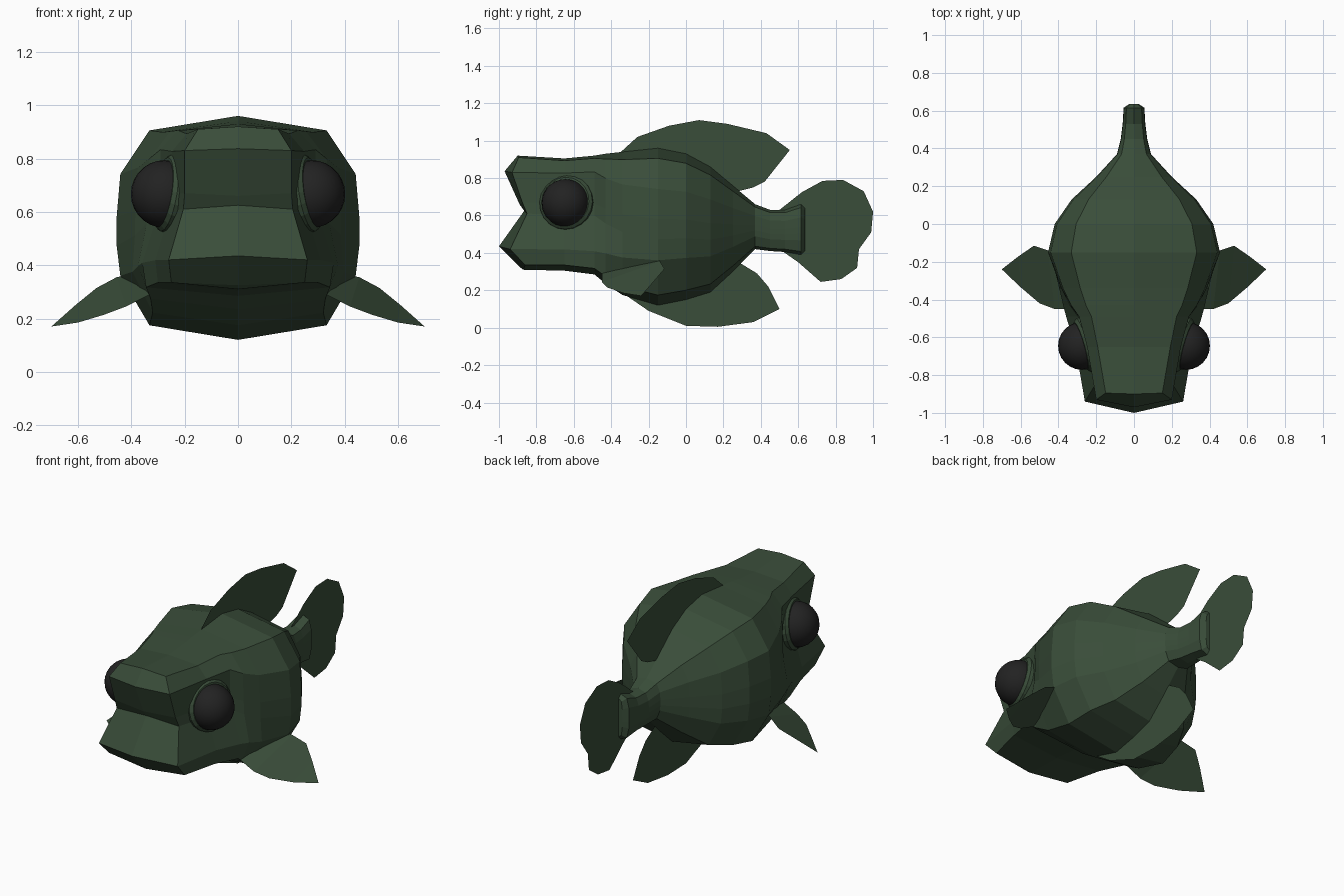
import bpy, bmesh, math
from mathutils import Vector

if "Cube" in bpy.data.objects:
    bpy.data.objects.remove(bpy.data.objects["Cube"])


def material(name, rgb):
    m = bpy.data.materials.new(name)
    m.diffuse_color = (*rgb, 1)
    m.use_nodes = True
    m.node_tree.nodes["Principled BSDF"].inputs["Base Color"].default_value = m.diffuse_color
    return m


GREEN = material("dark green", (0.041, 0.074, 0.041))
BLACK = material("eye black", (0.016, 0.016, 0.016))


def finish(bm, name, mat, normals=True):
    if normals:
        bmesh.ops.recalc_face_normals(bm, faces=bm.faces[:])
    me = bpy.data.meshes.new(name)
    bm.to_mesh(me)
    bm.free()
    ob = bpy.data.objects.new(name, me)
    bpy.context.collection.objects.link(ob)
    me.materials.append(mat)
    return ob


# Half cross-sections from top to bottom: (share of half width, share of height)
TRUNK = [(0, 1), (.73, .935), (.97, .74), (1, .55), (1, .42), (.97, .286), (.73, .065), (0, 0)]
HEAD = [(0, 1), (.62, .98), (.80, .87), (.80, .60), (.82, .50), (1, .19), (.97, .05), (0, 0)]

# Body rings: y, top, bottom, half width, head share of the cross-section
RINGS = [
    (-.65, .905, .305, .31, 1), (-.49, .92, .285, .36, .95),
    (-.43, .93, .235, .38, .55), (-.34, .94, .175, .405, .25),
    (-.15, .96, .12, .455, 0), (0, .93, .15, .42, 0), (.13, .86, .19, .33, 0),
    (.25, .76, .30, .20, 0), (.37, .66, .42, .09, 0), (.45, .63, .41, .07, 0),
    (.53, .63, .405, .06, 0), (.615, .66, .39, .055, 0), (.635, .64, .41, .025, 0)]

# Mouth rim and the middle line of the open mouth
RIM = [(0, -.90, .92), (.15, -.895, .91), (.20, -.93, .83), (.20, -.875, .67),
       (.205, -.85, .61), (.26, -.94, .42), (.25, -.86, .335), (0, -.87, .31)]
MIDDLE = {2: (0, -.97, .837), 3: (0, -.89, .66), 4: (0, -.865, .625), 5: (0, -1, .435), 6: (0, -.89, .325)}

bm = bmesh.new()
for side in (1, -1):
    rows = [[bm.verts.new((side * x, y, z)) for x, y, z in RIM]]
    for y, top, low, w, h in RINGS:
        row = []
        for a, b in zip(TRUNK, HEAD):
            u = a[0] + (b[0] - a[0]) * h
            v = a[1] + (b[1] - a[1]) * h
            row.append(bm.verts.new((side * u * w, y, low + v * (top - low))))
        rows.append(row)
    for r, s in zip(rows, rows[1:]):
        for j in range(len(r) - 1):
            bm.faces.new((r[j], r[j + 1], s[j + 1], s[j]))
    bm.faces.new(rows[-1])
    # lips and inside of the mouth
    rim = rows[0]
    mid = {k: bm.verts.new(p) for k, p in MIDDLE.items()}
    bm.faces.new((rim[0], rim[1], rim[2], mid[2]))
    for k in range(2, 6):
        bm.faces.new((mid[k], rim[k], rim[k + 1], mid[k + 1]))
    bm.faces.new((mid[6], rim[6], rim[7]))
bmesh.ops.remove_doubles(bm, verts=bm.verts[:], dist=.0005)
finish(bm, "body", GREEN)


# Upright fins as thin outlines in the middle plane
def sheet(name, points):
    b = bmesh.new()
    b.faces.new([b.verts.new(p) for p in points])
    bmesh.ops.triangulate(b, faces=b.faces[:])
    return finish(b, name, GREEN)


FINS = {
    "back_fin": [(-.37, .92), (-.26, 1.02), (-.09, 1.08), (.07, 1.11), (.22, 1.09), (.43, 1.04),
                 (.555, .95), (.42, .78), (.36, .75), (.28, .73), (0, .85)],
    "belly_fin": [(-.36, .20), (-.2, .09), (0, .01), (.17, .005), (.36, .03), (.50, .10),
                  (.44, .22), (.38, .29), (.29, .345), (0, .25)],
    "tail_fin": [(.50, .63), (.62, .725), (.73, .785), (.84, .79), (.95, .73), (1, .62), (.99, .51),
                 (.925, .42), (.915, .32), (.83, .26), (.72, .245), (.60, .35), (.50, .42)]}
for name, outline in FINS.items():
    sheet(name, [(0, y, z) for y, z in outline])

for side, tag in ((1, "right"), (-1, "left")):
    # Side fin: curved strip between its front and rear edge
    front = [(.33, -.45, .29), (.42, -.45, .245), (.50, -.42, .215), (.60, -.335, .185), (.70, -.24, .17)]
    rear = [(.40, -.15, .365), (.455, -.14, .355), (.53, -.115, .315), (.61, -.17, .25)]
    b = bmesh.new()
    f = [b.verts.new((side * x, y, z)) for x, y, z in front]
    r = [b.verts.new((side * x, y, z)) for x, y, z in rear]
    for k in range(3):
        b.faces.new((f[k], f[k + 1], r[k + 1], r[k]))
    b.faces.new((f[3], f[4], r[3]))
    finish(b, tag + "_side_fin", GREEN)

    # Eye socket: a short bevelled disc tilted outward
    aim = Vector((side, -.28, .16)).to_track_quat('Z', 'Y')
    bpy.ops.mesh.primitive_cylinder_add(vertices=20, radius=.147, depth=.12,
                                        location=(side * .225, -.63, .665))
    socket = bpy.context.object
    socket.name = tag + "_eye_socket"
    socket.rotation_euler = aim.to_euler()
    socket.data.materials.append(GREEN)
    bevel = socket.modifiers.new("rounded_rim", 'BEVEL')
    bevel.width = .015
    bevel.segments = 1

    # Eyeball
    bpy.ops.mesh.primitive_uv_sphere_add(segments=24, ring_count=14, radius=.127,
                                         location=(side * .275, -.645, .667))
    eye = bpy.context.object
    eye.name = tag + "_eye"
    eye.data.materials.append(BLACK)
    bpy.ops.object.shade_smooth()
